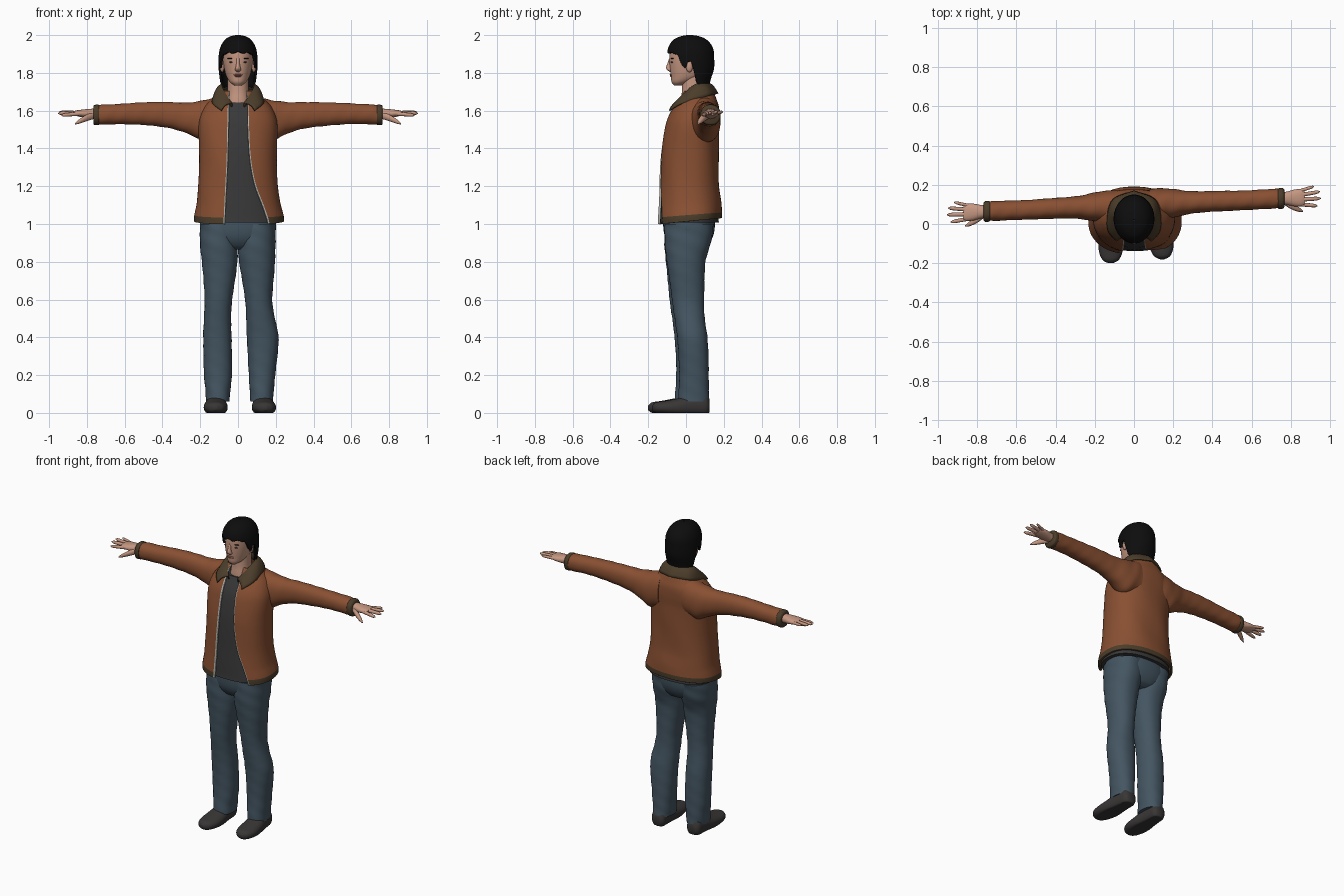
import bpy, bmesh, math
from math import sin, cos, pi, acos


def material(name, *rgb):
    m = bpy.data.materials.new(name)
    m.diffuse_color = (*rgb, 1)
    return m


LEATHER = material("brown leather", 0.25, 0.08, 0.032)
TRIM = material("dark olive trim", 0.07, 0.046, 0.023)
DENIM = material("blue denim", 0.058, 0.092, 0.122)
SHIRT = material("charcoal cloth", 0.04, 0.04, 0.041)
SHOE = material("dark shoe", 0.04, 0.037, 0.036)
HAIR = material("black hair", 0.004, 0.004, 0.004)
SKIN = material("skin", 0.56, 0.31, 0.22)
LIP = material("lips", 0.34, 0.13, 0.1)
ZIP = material("zip metal", 0.45, 0.45, 0.42)


def at(table, k):
    """Smooth interpolation of the table columns at key k (first column)."""
    n = len(table)
    i = 0
    while i < n - 2 and k > table[i + 1][0]:
        i += 1
    a, b = table[i], table[i + 1]
    p, q = table[max(i - 1, 0)], table[min(i + 2, n - 1)]
    h = b[0] - a[0]
    t = (k - a[0]) / h
    out = []
    for c in range(1, len(a)):
        ma = (b[c] - p[c]) / (b[0] - p[0]) * h
        mb = (q[c] - a[c]) / (q[0] - a[0]) * h
        out.append((2*t**3 - 3*t*t + 1) * a[c] + (t**3 - 2*t*t + t) * ma
                   + (3*t*t - 2*t**3) * b[c] + (t**3 - t*t) * mb)
    return out


def keys(table, n):
    a, b = table[0][0], table[-1][0]
    return [a + (b - a) * (1 - cos(pi * i / n)) / 2 for i in range(n + 1)]


def grid(name, rows, mats, wrap=True, caps=True, rule=None, thick=0):
    """Skin rows of points into one smooth surface."""
    bm = bmesh.new()
    vs = [[bm.verts.new(p) for p in r] for r in rows]
    n = len(rows[0])
    for i in range(len(rows) - 1):
        for j in range(n if wrap else n - 1):
            m = (j + 1) % n
            f = bm.faces.new((vs[i][j], vs[i][m], vs[i + 1][m], vs[i + 1][j]))
            f.material_index = rule(i, j) if rule else 0
    if wrap and caps:
        bm.faces.new(vs[0])
        bm.faces.new(vs[-1])
    bmesh.ops.recalc_face_normals(bm, faces=bm.faces[:])
    me = bpy.data.meshes.new(name)
    bm.to_mesh(me)
    bm.free()
    for m in mats:
        me.materials.append(m)
    ob = bpy.data.objects.new(name, me)
    bpy.context.collection.objects.link(ob)
    if thick:
        mod = ob.modifiers.new("thickness", 'SOLIDIFY')
        mod.thickness, mod.offset = thick, 0
    bpy.ops.object.select_all(action='DESELECT')
    ob.select_set(True)
    bpy.context.view_layer.objects.active = ob
    bpy.ops.object.shade_smooth_by_angle(angle=math.radians(50))
    return ob


def power(c, p):
    return math.copysign(abs(c) ** (2 / p), c)


def loft(name, table, mat, axis='z', n=32, sides=40, p=2.2, ripple=0, floor=None):
    """Stations: key along the axis, two centre coordinates, two radii."""
    rows = []
    for k in keys(table, n):
        c1, c2, r1, r2 = at(table, k)
        r1, r2 = max(r1, 0.0008), max(r2, 0.0008)
        row = []
        for j in range(sides):
            a = 2 * pi * j / sides
            w = 1 + ripple * sin(2 * a + 45 * k) * sin(28 * k + a)
            u, v = c1 + r1 * w * power(cos(a), p), c2 + r2 * w * power(sin(a), p)
            if floor is not None:
                v = max(v, floor)
            row.append({'z': (u, v, k), 'x': (k, u, v), 'y': (u, k, v)}[axis])
        rows.append(row)
    return grid(name, rows, [mat])


def ball(name, pos, size, mat):
    x, y, z = pos
    a, b, c = size
    rows = [[(x + a * sin(t) * cos(s), y + b * sin(t) * sin(s), z + c * cos(t))
             for s in [2 * pi * j / 20 for j in range(20)]]
            for t in [0.02 + (pi - 0.04) * i / 10 for i in range(11)]]
    return grid(name, rows, [mat])


# Jeans: two legs and hips
loft("left_leg", [(.06, -.107, .022, .062, .082), (.12, -.106, .025, .066, .08),
                  (.2, -.105, .026, .074, .078), (.4, -.11, .02, .075, .08),
                  (.5, -.108, .008, .072, .08), (.6, -.103, -.003, .073, .085),
                  (.8, -.098, -.005, .094, .1), (.9, -.1, .008, .1, .122),
                  (1.0, -.1, .015, .1, .13)], DENIM, n=50, ripple=.025)
loft("right_leg", [(.06, .125, .042, .06, .082), (.12, .126, .042, .064, .08),
                   (.2, .128, .042, .07, .078), (.4, .13, .034, .084, .08),
                   (.5, .12, .02, .076, .08), (.6, .11, .01, .072, .085),
                   (.8, .1, .002, .095, .102), (.9, .1, .01, .1, .122),
                   (1.0, .1, .015, .1, .13)], DENIM, n=50, ripple=.025)
loft("hips", [(.865, 0, .015, .1, .07), (.88, 0, .015, .14, .095),
              (.92, 0, .015, .182, .122), (.97, 0, .016, .2, .135),
              (1.05, 0, .016, .2, .138)], DENIM)

# Shoes
SHOES = [(-.2, 0, .026, .012, .012), (-.185, 0, .028, .04, .026), (-.14, 0, .028, .06, .034),
         (-.07, 0, .03, .063, .045), (0, 0, .038, .055, .055), (.05, 0, .042, .05, .06),
         (.09, 0, .042, .045, .055), (.105, 0, .035, .03, .03)]
for side, x0, dy, turn in (("left", -.117, 0, .01), ("right", .132, .02, -.06)):
    loft(side + "_shoe", [(y + dy, x0 + turn * y, cz, rx, rz) for y, _, cz, rx, rz in SHOES],
         SHOE, 'y', floor=0)

# Jacket body: z, centre x, centre y, radius x, radius y, opening left and right
BODY = [(1.0, .005, .018, .232, .165, -.07, .16), (1.03, .005, .018, .231, .165, -.068, .152),
        (1.1, .003, .018, .216, .162, -.065, .128), (1.2, 0, .016, .205, .154, -.06, .09),
        (1.3, 0, .017, .2, .15, -.055, .068), (1.4, 0, .021, .2, .146, -.052, .057),
        (1.5, 0, .03, .203, .138, -.05, .052), (1.56, 0, .04, .197, .132, -.048, .05),
        (1.62, 0, .054, .17, .115, -.048, .05), (1.66, 0, .06, .132, .095, -.048, .048),
        (1.7, 0, .065, .095, .075, -.045, .045)]
P = 2.35
body_keys = keys(BODY, 56)
rows = []
for k in body_keys:
    cx, cy, rx, ry, xl, xr = at(BODY, k)
    edge = [acos(power((x - cx) / rx, 4 / P)) for x in (xr, xl)]
    a0, a1 = -edge[0], 2 * pi - edge[1]
    angles = [a0] + [a0 + .03 + (a1 - a0 - .06) * j / 64 for j in range(65)] + [a1]
    row = []
    for a in angles:
        y = cy + ry * power(sin(a), P) * (1 + .01 * sin(5 * a + 18 * k))
        lift = .1 * (y + .13) * max(0, 1 - (k - 1) / .2)
        row.append((cx + rx * power(cos(a), P), y, k + lift))
    rows.append(row)
grid("jacket_body", rows, [LEATHER, TRIM, ZIP], wrap=False, thick=.012,
     rule=lambda i, j: 2 if j in (0, 65) else int(body_keys[i] < 1.028))

# Shirt under the open jacket
shirt = [(z, cx, cy, rx - .012, ry - .011) for z, cx, cy, rx, ry, _, _ in BODY[1:9]]
shirt = [(1.008, .005, .018, .218, .156)] + shirt + [(1.642, 0, .055, .13, .092)]
loft("shirt", shirt, SHIRT, sides=64, p=P)

# Folded collar: key, fold line point, outer edge point (right half, mirrored)
COLLAR = [(0, 0, .12, 1.745, 0, .168, 1.69), (.35, .07, .092, 1.743, .105, .125, 1.68),
          (.55, .088, .045, 1.735, .133, .055, 1.66), (.8, .066, -.015, 1.685, .13, -.035, 1.632),
          (1, .034, -.052, 1.638, .088, -.088, 1.6)]
rows = []
for i in range(-20, 21):
    fx, fy, fz, ox, oy, oz = at(COLLAR, abs(i) / 20)
    s = -1 if i < 0 else 1
    row = [(s * fx * .93, fy * .93 + .003, fz - .03)]
    for j in range(7):
        t = j / 6
        puff = .01 * sin(pi * t)
        row.append((s * (fx + (ox - fx) * t + puff * .5), fy + (oy - fy) * t, fz + (oz - fz) * t + puff))
    rows.append(row)
grid("collar", rows, [TRIM], wrap=False, thick=.008)

# Sleeves, cuffs and hands (the upper body is turned slightly)
SLEEVE = [(.08, 1.565, .078, .112), (.12, 1.556, .08, .114), (.17, 1.545, .078, .112),
          (.22, 1.553, .07, .096), (.27, 1.562, .06, .081), (.35, 1.575, .054, .07),
          (.45, 1.582, .052, .063), (.55, 1.584, .05, .057), (.65, 1.582, .05, .053),
          (.72, 1.579, .05, .053), (.75, 1.577, .048, .048)]
CUFF = [(.735, 1.578, .05, .051), (.74, 1.578, .053, .054), (.76, 1.577, .052, .053),
        (.766, 1.577, .045, .046)]
PALM = [(.73, 1.583, .03, .028), (.78, 1.584, .034, .026), (.82, 1.585, .043, .021),
        (.855, 1.587, .043, .015), (.87, 1.587, .036, .01)]
# Fingers: base y, base z, tip x, tip y, tip z, radius
FINGERS = {"index": (-.032, 1.584, .935, -.046, 1.576, .0105), "middle": (-.01, 1.588, .953, -.008, 1.586, .011),
           "ring": (.012, 1.588, .948, .026, 1.592, .0105), "little": (.032, 1.586, .918, .054, 1.594, .009)}


def arm_y(x):
    return .097 + .044 * x


for side, s in (("left", -1), ("right", 1)):
    def limb(name, table, mat, **kw):
        t = [(s * x, arm_y(s * x) + dy, z, ry, rz) for x, dy, z, ry, rz in table]
        loft(side + "_" + name, t[::s], mat, 'x', **kw)

    limb("sleeve", [(x, 0, z, a, b) for x, z, a, b in SLEEVE], LEATHER, n=48, ripple=.03)
    limb("cuff", [(x, 0, z, a, b) for x, z, a, b in CUFF], TRIM, n=10)
    limb("palm", [(x, 0, z, a, b) for x, z, a, b in PALM], SKIN, n=14, sides=20)
    for f, (y0, z0, x1, y1, z1, r) in FINGERS.items():
        limb(f + "_finger", [(.835 + (x1 - .835) * t, y0 + (y1 - y0) * t, z0 + (z1 - z0) * t, r * w, r * w)
                             for t, w in ((0, 1), (.5, .95), (.88, .8), (1, .2))], SKIN, n=10, sides=12)
    limb("thumb", [(.76, -.015, 1.575, .014, .018), (.8, -.04, 1.562, .016, .018),
                   (.84, -.06, 1.543, .012, .012), (.862, -.07, 1.531, .003, .004)], SKIN, n=12, sides=14)

# Head, neck and face
loft("neck", [(1.58, 0, .03, .07, .06), (1.65, 0, .034, .062, .062), (1.7, 0, .038, .056, .06),
              (1.79, 0, .04, .055, .06)], SKIN)
loft("head", [(1.733, 0, -.045, .018, .018), (1.75, 0, -.026, .042, .05), (1.78, 0, .004, .061, .084),
              (1.82, 0, .015, .072, .1), (1.87, 0, .02, .079, .108), (1.92, 0, .02, .078, .104),
              (1.96, 0, .02, .06, .08), (1.985, 0, .02, .02, .03)], SKIN, p=2.1)
loft("nose", [(1.806, 0, -.08, .008, .006), (1.816, 0, -.086, .017, .015), (1.828, 0, -.09, .013, .016),
              (1.85, 0, -.086, .009, .012), (1.875, 0, -.082, .009, .008)], SKIN, n=14, sides=20)
ball("upper_lip", (0, -.078, 1.79), (.023, .009, .004), LIP)
ball("lower_lip", (0, -.077, 1.783), (.02, .009, .005), LIP)
for side, s in (("left", -1), ("right", 1)):
    ball(side + "_eye", (s * .034, -.074, 1.857), (.014, .007, .004), SHIRT)
    ball(side + "_brow", (s * .036, -.072, 1.876), (.021, .009, .0035), HAIR)
    ball(side + "_ear", (s * .084, .018, 1.835), (.013, .018, .032), SKIN)

# Hair: shell whose lower edge follows a hairline (key is -1 at the front, 1 at the back)
SHELL = [(1.71, .045, .082, .068), (1.77, .04, .092, .086), (1.82, .031, .097, .111),
         (1.88, .025, .097, .118), (1.93, .024, .089, .113), (1.97, .022, .066, .085),
         (1.988, .021, .038, .048), (1.996, .02, .003, .003)]
HAIRLINE = [(-1, 1.907), (-.56, 1.9), (-.42, 1.835), (-.27, 1.82), (-.18, 1.862), (.04, 1.862),
            (.13, 1.75), (.4, 1.725), (1.01, 1.712)]
rows = []
for i in range(25):
    row = []
    for j in range(80):
        a = 2 * pi * j / 80
        q = next(n for n in range(len(HAIRLINE) - 1) if sin(a) <= HAIRLINE[n + 1][0])
        (u, lo), (v, hi) = HAIRLINE[q], HAIRLINE[q + 1]
        low = lo + (hi - lo) * (sin(a) - u) / (v - u) + .004 * sin(11 * a)
        z = 1.996 - (1.996 - low) * (1 - cos(i / 24 * pi / 2))
        cy, rx, ry = at(SHELL, z)
        row.append((rx * cos(a), cy + ry * sin(a), z))
    rows.append(row)
grid("hair", rows, [HAIR], caps=False, thick=.012)
